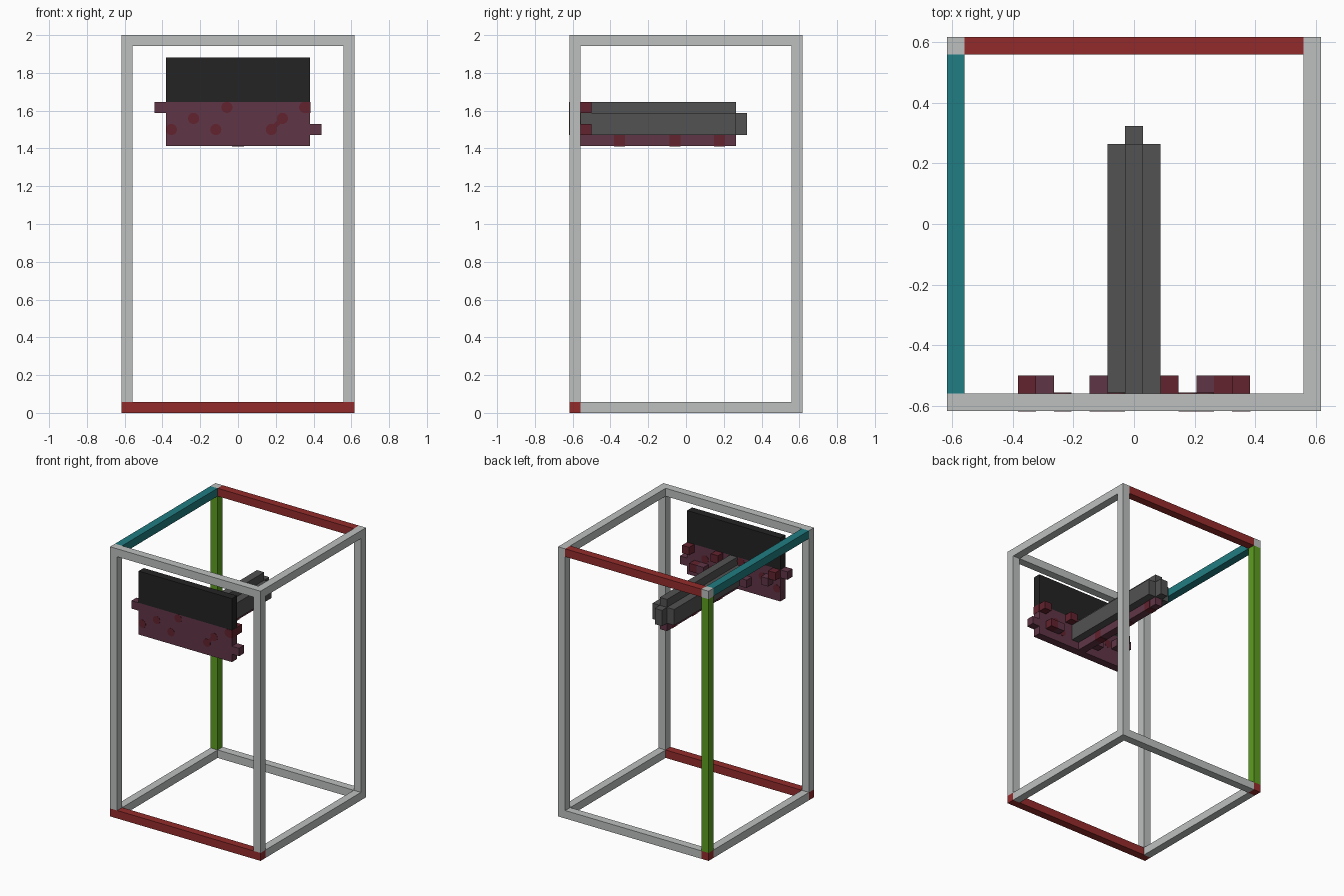
import bpy
import math

cube = bpy.data.objects.get("Cube")
if cube:
    bpy.data.objects.remove(cube, do_unlink=True)

U = 1 / 17          # one building block
H = 10.5            # half width in blocks
Z_TOP = 34


def material(name, rgb):
    lin = [((c / 255 + 0.055) / 1.055) ** 2.4 for c in rgb] + [1]
    m = bpy.data.materials.new(name)
    m.use_nodes = True
    m.diffuse_color = lin
    m.node_tree.nodes["Principled BSDF"].inputs["Base Color"].default_value = lin
    return m


GREY = material("light grey", (188, 192, 191))
RED = material("red", (148, 43, 43))
TEAL = material("teal", (33, 125, 130))
GREEN = material("green", (92, 158, 32))
BLACK = material("black", (35, 35, 35))
STEEL = material("dark grey", (82, 82, 82))
MAROON = material("maroon", (96, 53, 70))
BLOOD = material("dark red", (98, 34, 45))


def box(name, mat, x0, x1, y0, y1, z0, z1):
    """Box between limits given in blocks."""
    bpy.ops.mesh.primitive_cube_add(size=1, location=((x0 + x1) / 2 * U, (y0 + y1) / 2 * U, (z0 + z1) / 2 * U))
    ob = bpy.context.object
    ob.name = name
    ob.scale = ((x1 - x0) * U, (y1 - y0) * U, (z1 - z0) * U)
    bpy.ops.object.transform_apply(location=False, rotation=False, scale=True)
    ob.data.materials.append(mat)
    return ob


def side(s):
    """Limits of a one-block bar at the low or high edge."""
    return (-H, 1 - H) if s < 0 else (H - 1, H)


# Frame: corner blocks, posts and rails
inner = (1 - H, H - 1)
for sx, xn in ((-1, "right"), (1, "left")):
    for sy, yn in ((-1, "front"), (1, "back")):
        tag = yn + "_" + xn
        foot_red = sy < 0 or sx < 0
        box("foot_" + tag, RED if foot_red else GREY, *side(sx), *side(sy), 0, 1)
        box("top_corner_" + tag, GREY, *side(sx), *side(sy), Z_TOP - 1, Z_TOP)
        box("post_" + tag, GREEN if (sx, sy) == (-1, 1) else GREY, *side(sx), *side(sy), 1, Z_TOP - 1)
    box("bottom_rail_" + xn, GREY, *side(sx), *inner, 0, 1)
    box("top_rail_" + xn, TEAL if sx < 0 else GREY, *side(sx), *inner, Z_TOP - 1, Z_TOP)
for sy, yn in ((-1, "front"), (1, "back")):
    box("bottom_rail_" + yn, RED if sy < 0 else GREY, *inner, *side(sy), 0, 1)
    box("top_rail_" + yn, RED if sy > 0 else GREY, *inner, *side(sy), Z_TOP - 1, Z_TOP)

# Head panel with its side tabs
front = side(-1)
box("panel_upper", BLACK, -6.5, 6.5, *front, 28, 32)
box("panel_lower", MAROON, -6.5, 6.5, *front, 24, 28)
box("tab_right", MAROON, -7.5, -6.5, *front, 27, 28)
box("tab_left", MAROON, 6.5, 7.5, *front, 25, 26)

# Round spots on both faces of the panel
T = 0.03
for i, k in ((-6, 25), (-4, 26), (-2, 25), (-1, 27), (3, 25), (4, 26), (6, 27)):
    for y in front:
        bpy.ops.mesh.primitive_cylinder_add(vertices=24, radius=U / 2, depth=2 * T * U,
                                            location=(i * U, y * U, (k + 0.5) * U),
                                            rotation=(math.pi / 2, 0, 0))
        bpy.context.object.name = "spot"
        bpy.context.object.data.materials.append(BLOOD)
# Bridge between the two touching spots, and the squared corner spot
bridge = box("spot_bridge", BLOOD, 3.2, 3.8, front[0] - T, front[0] + T, 25.8, 26.2)
bridge.rotation_euler.y = -math.pi / 4
box("spot_corner", BLOOD, 6, 6.5 + T, front[0] - T, front[1], 27, 28)

# Blocks standing out behind the panel
for i, k, mat in ((-6, 27, BLOOD), (-5, 26, MAROON), (-2, 25, MAROON), (2, 27, BLOOD),
                  (4, 25, MAROON), (5, 25, BLOOD), (6, 27, BLOOD)):
    box("rear_block", mat, i - 0.5, i + 0.5, front[1], front[1] + 1, k, k + 1)

# Cross-shaped handle beam
start, end = front[1], 4.5
box("beam_core", STEEL, -1.5, 1.5, start, end, 25, 27)
box("beam_ridge", STEEL, -0.5, 0.5, start, end, 27, 28)
box("beam_end", STEEL, -0.5, 0.5, end, end + 1, 25, 27)
box("beam_keel", MAROON, -0.5, 0.5, start, end, 24, 25)
for y in (-6, -1, 3):
    box("keel_patch", BLOOD, -0.5 - T, 0.5 + T, y - 0.5, y + 0.5, 24 - T, 25)
